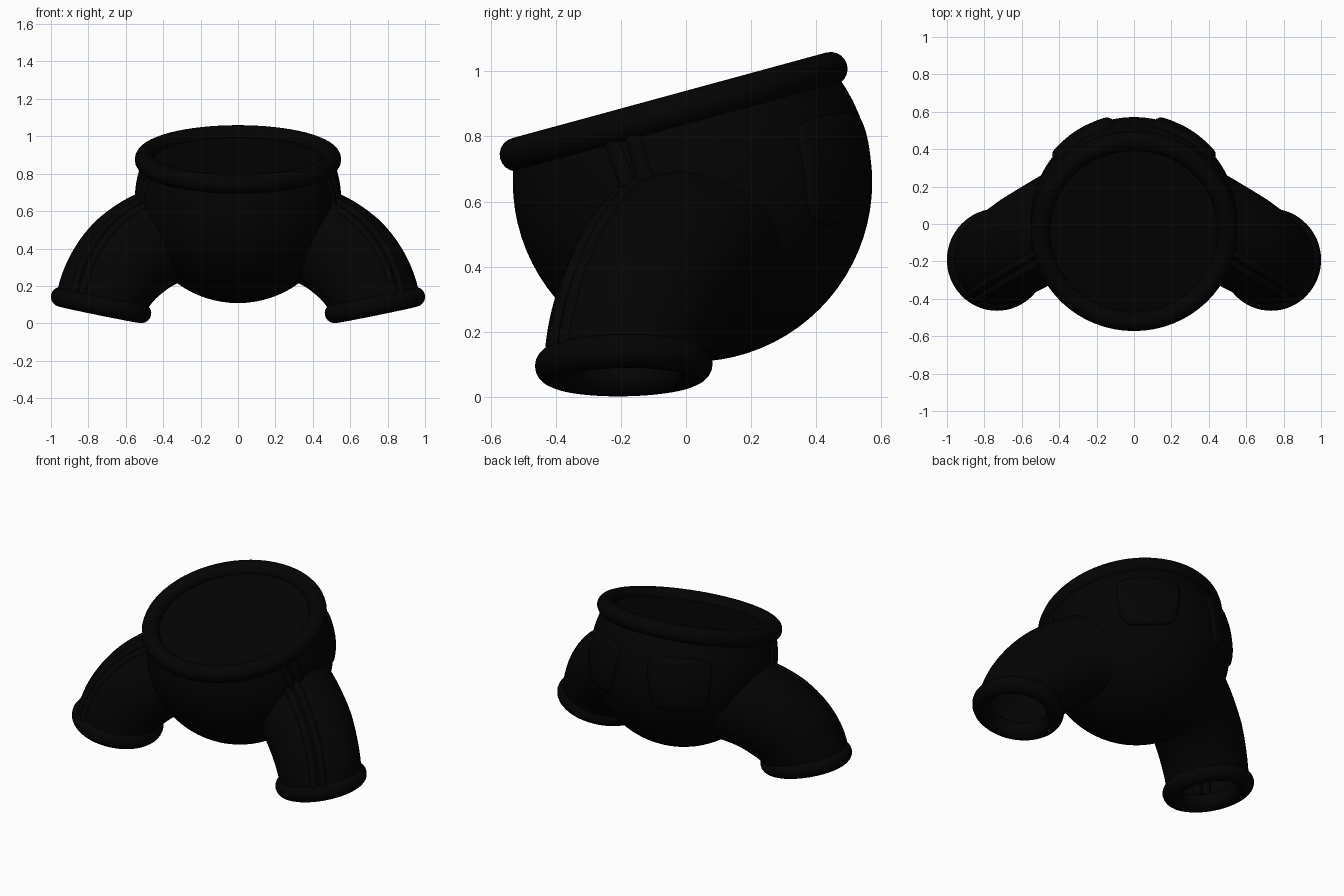
import bpy, bmesh, math
from mathutils import Vector
from mathutils.geometry import interpolate_bezier

if "Cube" in bpy.data.objects:
    bpy.data.objects.remove(bpy.data.objects["Cube"])

black = bpy.data.materials.new("black_cloth")
black.diffuse_color = (0.001, 0.001, 0.001, 1)
black.use_nodes = True
black.node_tree.nodes["Principled BSDF"].inputs["Base Color"].default_value = black.diffuse_color

C, R = Vector((0, 0.02, 0.66)), 0.552         # body sphere
WAIST, TILT = Vector((0, -0.038, 0.876)), 0.266


def finish(ob):
    ob.data.materials.append(black)
    bpy.ops.object.select_all(action='DESELECT')
    bpy.context.view_layer.objects.active = ob
    ob.select_set(True)
    bpy.ops.object.shade_smooth_by_angle(angle=math.radians(50))


def from_bmesh(name, bm):
    bmesh.ops.recalc_face_normals(bm, faces=bm.faces)
    me = bpy.data.meshes.new(name)
    bm.to_mesh(me)
    bm.free()
    ob = bpy.data.objects.new(name, me)
    bpy.context.collection.objects.link(ob)
    finish(ob)


def torus(name, loc, rot, major, minor):
    bpy.ops.mesh.primitive_torus_add(location=loc, rotation=rot, major_radius=major,
                                     minor_radius=minor, major_segments=64, minor_segments=20)
    bpy.context.object.name = name
    finish(bpy.context.object)


def tangent(pts, i):
    return (pts[min(i + 1, len(pts) - 1)] - pts[max(i - 1, 0)]).normalized()


def leg_radius(i):
    # the leg widens slightly from the cuff to the hip
    return 0.243 + 0.02 * min(1, i / 14)


def tube(name, pts, radius, segs, side, caps=False):
    bm = bmesh.new()
    rings = []
    for i, p in enumerate(pts):
        t = tangent(pts, i)
        u = t.cross(Vector((0.5, 0.86, 0))).normalized()
        v = t.cross(u)
        ring = []
        for k in range(segs):
            a = math.tau * k / segs
            q = p + radius(i) * (math.cos(a) * u + math.sin(a) * v)
            ring.append(bm.verts.new((q.x * side, q.y, q.z)))
        rings.append(ring)
    for a, b in zip(rings, rings[1:]):
        for k in range(segs):
            n = (k + 1) % segs
            bm.faces.new((a[k], a[n], b[n], b[k]))
    if caps:
        bm.faces.new(rings[0])
        bm.faces.new(rings[-1])
    from_bmesh(name, bm)


def on_sphere(az, el, r, side):
    # azimuth measured from the back (+y)
    return (side * r * math.sin(az) * math.cos(el),
            C.y + r * math.cos(az) * math.cos(el), C.z + r * math.sin(el))


def pocket(name, side, segs=64):
    bm = bmesh.new()
    rings = []
    for s, r in ((0.3, .57), (0.6, .57), (0.86, .57), (0.94, .567), (0.99, .56), (1.01, .54)):
        ring = []
        for k in range(segs):
            a = math.tau * k / segs
            c, d = math.cos(a), math.sin(a)
            m = s / (abs(c) ** 5 + abs(d) ** 5) ** 0.2
            x, y = m * c, m * d
            az = math.radians(32 + x * (19.5 + 2.5 * y))
            el = math.radians(4.5 + 17.5 * y - 1.5 * x)
            ring.append(bm.verts.new(on_sphere(az, el, r, side)))
        rings.append(ring)
    mid = bm.verts.new(on_sphere(math.radians(32), math.radians(4.5), .57, side))
    for k in range(segs):
        n = (k + 1) % segs
        bm.faces.new((mid, rings[0][k], rings[0][n]))
        for a, b in zip(rings, rings[1:]):
            bm.faces.new((a[k], b[k], b[n], a[n]))
    from_bmesh(name, bm)


# Body: sphere cut and closed at the tilted waist plane
bm = bmesh.new()
bmesh.ops.create_uvsphere(bm, u_segments=64, v_segments=40, radius=R)
bmesh.ops.translate(bm, verts=bm.verts, vec=C)
normal = Vector((0, -math.sin(TILT), math.cos(TILT)))
cut = bmesh.ops.bisect_plane(bm, geom=bm.verts[:] + bm.edges[:] + bm.faces[:],
                             plane_co=WAIST, plane_no=normal, clear_outer=True)
edges = [e for e in cut['geom_cut'] if isinstance(e, bmesh.types.BMEdge)]
bmesh.ops.holes_fill(bm, edges=edges, sides=0)
from_bmesh("body", bm)

# Waistband
torus("waistband", WAIST, (TILT, 0, 0), 0.5, 0.052)

# Leg centre line and the two side stripes that follow it
path = interpolate_bezier(Vector((.733, -.193, .10)), Vector((.69, -.17, .29)),
                          Vector((.53, -.06, .445)), Vector((.30, .07, .50)), 28)
stripes = []
for off in (-0.027, 0.027):
    line = []
    for i, p in enumerate(path[:25]):
        t = tangent(path, i)
        d = Vector((0.3, -0.6, 0.6))
        u = (d - t * d.dot(t)).normalized()
        line.append(p + u * (leg_radius(i) - 0.010) + t.cross(u) * off)
    stripes.append(line)

# Stripe pieces on the body, between leg and waistband
body_stripes = []
for (y0, z0), (y1, z1) in (((-.235, .80), (-.165, .61)), ((-.17, .82), (-.115, .63))):
    line = []
    for i in range(9):
        f = i / 8
        d = Vector((0, y0 + (y1 - y0) * f - C.y, z0 + (z1 - z0) * f - C.z))
        d.x = math.sqrt(R * R - d.length_squared)
        line.append(C + d * 0.972)
    body_stripes.append(line)

for side, word in ((1, "right"), (-1, "left")):
    tube(word + "_leg", path, leg_radius, 48, side)
    torus(word + "_cuff", (.732 * side, -.191, .098), (.015, -.2 * side, 0), 0.22, 0.053)
    for n, line in enumerate(stripes):
        tube(f"{word}_leg_stripe_{n + 1}", line, lambda i: 0.024, 16, side, True)
    for n, line in enumerate(body_stripes):
        tube(f"{word}_hip_stripe_{n + 1}", line, lambda i: 0.030, 16, side, True)
    pocket(word + "_back_pocket", side)
